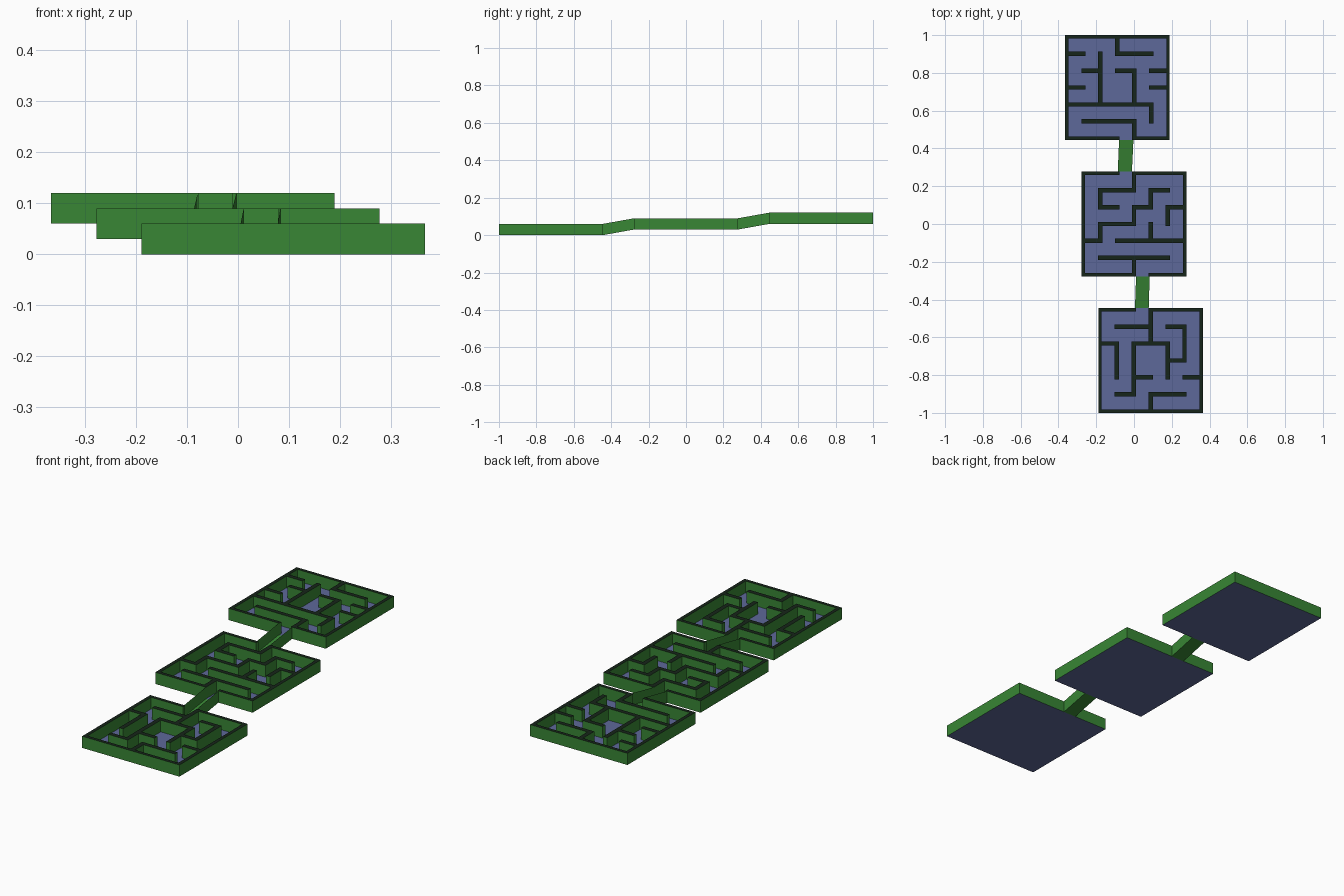
import bpy, bmesh

if "Cube" in bpy.data.objects:
    bpy.data.objects.remove(bpy.data.objects["Cube"])

P = 0.0895       # cell pitch
HALF = 0.2775    # half side of one maze
H = 0.06         # wall height
BORDER, INNER = 0.018, 0.023


def material(name, rgb):
    m = bpy.data.materials.new(name)
    m.diffuse_color = (*rgb, 1)
    m.use_nodes = True
    m.node_tree.nodes["Principled BSDF"].inputs["Base Color"].default_value = m.diffuse_color
    return m


GREEN = material("hedge_green", (0.04, 0.24, 0.035))
DARK = material("hedge_top_dark", (0.008, 0.018, 0.01))
BLUE = material("floor_blue", (0.11, 0.14, 0.32))


def finish(bm, name, mats):
    me = bpy.data.meshes.new(name)
    bm.to_mesh(me)
    bm.free()
    for m in mats:
        me.materials.append(m)
    ob = bpy.data.objects.new(name, me)
    bpy.context.collection.objects.link(ob)


def face(bm, pts, mat=0):
    f = bm.faces.new([bm.verts.new(p) for p in pts])
    f.material_index = mat


def wall(bm, x0, x1, y0, y1, z):
    # four green sides and a dark top
    c = [(x0, y0), (x1, y0), (x1, y1), (x0, y1)]
    for k in range(4):
        a, b = c[k], c[(k + 1) % 4]
        face(bm, [(*a, z), (*b, z), (*b, z + H), (*a, z + H)])
    face(bm, [(*p, z + H) for p in c], 1)


def maze(name, cx, cy, z, rows, cols, top_gap=None, bottom_gap=None):
    # rows: (line, from, to) horizontal; cols: (line, from, to) vertical, counted from top left
    gx = lambda i: cx + (i - 3) * P
    gy = lambda j: cy + (3 - j) * P
    bm = bmesh.new()
    h = INNER / 2
    for j, a, b in rows:
        wall(bm, gx(a) - h * (a > 0), gx(b) + h * (b < 6), gy(j) - h, gy(j) + h, z)
    for i, a, b in cols:
        wall(bm, gx(i) - h, gx(i) + h, gy(b) - h * (b < 6), gy(a) + h * (a > 0), z)
    # outer border with openings one cell wide
    L, R, B, T = cx - HALF, cx + HALF, cy - HALF, cy + HALF
    wall(bm, L, L + BORDER, B, T, z)
    wall(bm, R - BORDER, R, B, T, z)
    for y0, y1, gap in ((T - BORDER, T, top_gap), (B, B + BORDER, bottom_gap)):
        if gap is None:
            wall(bm, L + BORDER, R - BORDER, y0, y1, z)
        else:
            wall(bm, L + BORDER, gx(gap) + h, y0, y1, z)
            wall(bm, gx(gap + 1) - h, R - BORDER, y0, y1, z)
    finish(bm, name + "_walls", [GREEN, DARK])
    bm = bmesh.new()
    face(bm, [(L, B, z), (R, B, z), (R, T, z), (L, T, z)])
    finish(bm, name + "_floor", [BLUE])


def ramp(name, low, high, y0, y1, z0, z1):
    # sloping floor with two thin side walls
    bm = bmesh.new()
    face(bm, [(low[0], y0, z0), (low[1], y0, z0), (high[1], y1, z1), (high[0], y1, z1)])
    for k in (0, 1):
        face(bm, [(low[k], y0, z0), (high[k], y1, z1), (high[k], y1, z1 + H), (low[k], y0, z0 + H)])
    finish(bm, name, [GREEN])


# lower, middle and upper mazes
maze("lower_maze", 0.0885, -0.7225, 0,
     [(1, 1, 3), (1, 4, 5), (2, 0, 1), (2, 2, 4), (3, 4, 5), (4, 2, 3), (4, 5, 6), (5, 1, 2), (5, 3, 5)],
     [(3, 0, 2), (1, 2, 4), (2, 2, 5), (4, 2, 4), (5, 1, 3), (3, 5, 6)], top_gap=2)
maze("middle_maze", 0, 0, 0.03,
     [(1, 1, 3), (1, 4, 5), (2, 1, 2), (2, 3, 4), (2, 5, 6), (3, 1, 3), (4, 0, 1), (4, 2, 6), (5, 1, 5)],
     [(3, 0, 1), (1, 1, 2), (4, 1, 2), (3, 2, 3), (1, 3, 4), (5, 2, 3), (4, 3, 4), (3, 5, 6)],
     top_gap=2, bottom_gap=3)
maze("upper_maze", -0.0885, 0.7225, 0.06,
     [(1, 0, 1), (1, 3, 5), (2, 1, 2), (2, 3, 4), (2, 5, 6), (3, 0, 1), (3, 5, 6), (4, 0, 5), (5, 1, 4)],
     [(3, 0, 1), (2, 1, 4), (4, 2, 4), (5, 4, 5), (4, 5, 6)], bottom_gap=3)

# connecting ramps
ramp("lower_ramp", (0.005, 0.078), (0.011, 0.083), -0.445, -0.2775, 0, 0.03)
ramp("upper_ramp", (-0.086, -0.011), (-0.079, -0.003), 0.2775, 0.445, 0.03, 0.06)
